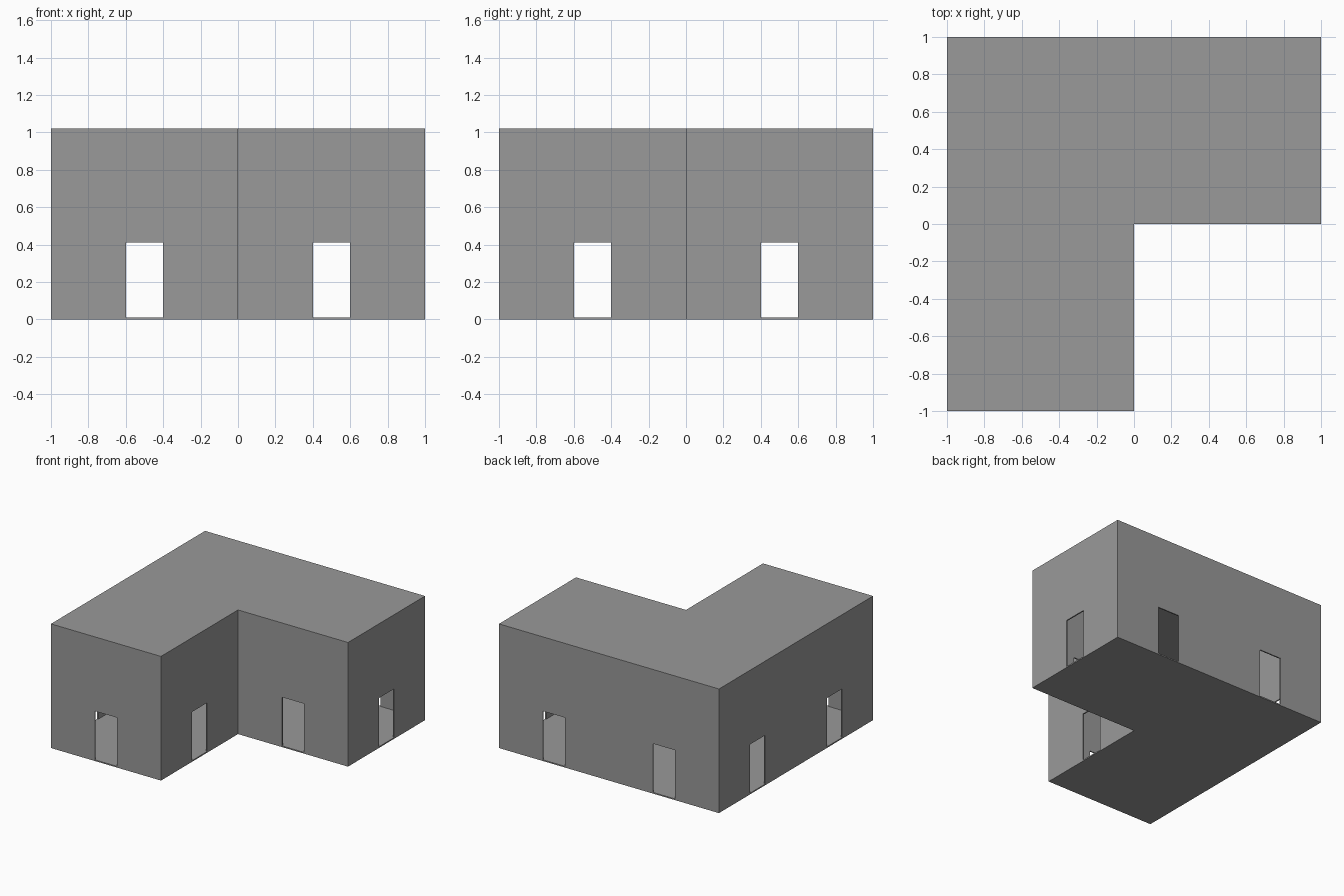
import bpy, bmesh

if "Cube" in bpy.data.objects:
    bpy.data.objects.remove(bpy.data.objects["Cube"])

T = 0.01          # wall, floor and roof thickness
H = 1.0           # wall height
DOOR_W, DOOR_H = 0.2, 0.4

# Dark grey surface
grey = bpy.data.materials.new("dark_grey")
grey.diffuse_color = (0.32, 0.32, 0.32, 1)
grey.use_nodes = True
grey.node_tree.nodes["Principled BSDF"].inputs["Base Color"].default_value = grey.diffuse_color


def l_outline(t=0.0):
    """L-shaped plan, inset by t."""
    return [(-1 + t, -1 + t), (-t, -1 + t), (-t, t),
            (1 - t, t), (1 - t, 1 - t), (-1 + t, 1 - t)]


def to_object(name, bm):
    bmesh.ops.recalc_face_normals(bm, faces=bm.faces)
    mesh = bpy.data.meshes.new(name)
    bm.to_mesh(mesh)
    bm.free()
    mesh.materials.append(grey)
    obj = bpy.data.objects.new(name, mesh)
    bpy.context.collection.objects.link(obj)
    return obj


def slab(name, z0, z1):
    bm = bmesh.new()
    lo, hi = ([bm.verts.new((x, y, z)) for x, y in l_outline()] for z in (z0, z1))
    bm.faces.new(lo)
    bm.faces.new(hi)
    for i in range(6):
        j = (i + 1) % 6
        bm.faces.new((lo[i], lo[j], hi[j], hi[i]))
    return to_object(name, bm)


def wall_ring(name, z0, z1):
    bm = bmesh.new()
    # closed cross-section loops: outer low, outer high, inner high, inner low
    loops = [[bm.verts.new((x, y, z)) for x, y in l_outline(t)]
             for t, z in ((0, z0), (0, z1), (T, z1), (T, z0))]
    for k in range(4):
        a, b = loops[k], loops[(k + 1) % 4]
        for i in range(6):
            j = (i + 1) % 6
            bm.faces.new((a[i], a[j], b[j], b[i]))
    return to_object(name, bm)


def door_cutter(name, loc, size):
    bm = bmesh.new()
    bmesh.ops.create_cube(bm, size=1)
    bmesh.ops.scale(bm, vec=size, verts=bm.verts)
    bmesh.ops.translate(bm, vec=loc, verts=bm.verts)
    obj = to_object(name, bm)
    obj.hide_render = True
    obj.hide_set(True)
    return obj


# Hollow shell: floor, walls, flat roof
slab("floor", 0, T)
walls = wall_ring("walls", T, T + H)
slab("roof", T + H, 2 * T + H)

# Doorways line up across the building in both directions
top = T + DOOR_H
z_mid, z_size = (top - 0.1) / 2, top + 0.1
for c in (-0.5, 0.5):
    for axis, loc, size in (("x", (0, c, z_mid), (2.4, DOOR_W, z_size)),
                            ("y", (c, 0, z_mid), (DOOR_W, 2.4, z_size))):
        mod = walls.modifiers.new("doorway", 'BOOLEAN')
        mod.operation = 'DIFFERENCE'
        mod.solver = 'EXACT'
        mod.object = door_cutter("door_cutter_" + axis, loc, size)
